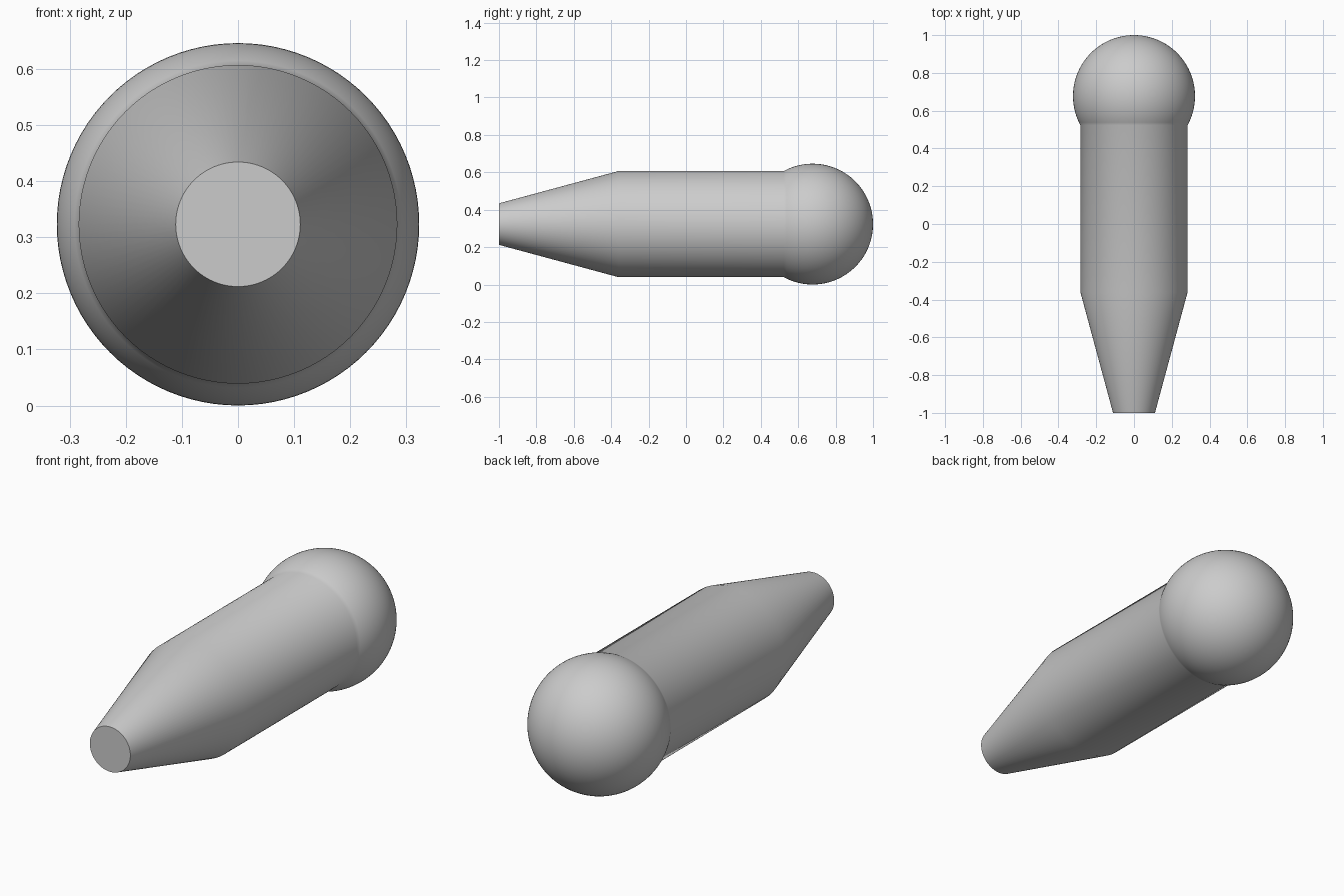
import bpy, bmesh, math
from mathutils import Matrix

cube = bpy.data.objects.get("Cube")
if cube:
    bpy.data.objects.remove(cube, do_unlink=True)

SEGMENTS = 96
BALL_R, BODY_R, TIP_R = 0.323, 0.284, 0.111
BALL_Y = 1 - BALL_R

grey = bpy.data.materials.new("plain grey")
grey.use_nodes = True
colour = (0.6, 0.6, 0.6, 1)
grey.diffuse_color = colour
grey.node_tree.nodes["Principled BSDF"].inputs["Base Color"].default_value = colour

# Profile as (radius, y): tapered tip, straight body, then the ball
profile = [(TIP_R, -1), (BODY_R, -0.36)]
start = math.pi - math.asin(BODY_R / BALL_R)
STEPS = 40
for i in range(STEPS):
    a = start * (1 - i / STEPS)
    profile.append((BALL_R * math.sin(a), BALL_Y + BALL_R * math.cos(a)))

# Revolve the profile around the y axis
bm = bmesh.new()
rings = []
for r, y in profile:
    ring = bmesh.ops.create_circle(bm, segments=SEGMENTS, radius=r,
                                   matrix=Matrix.Translation((0, y, BALL_R))
                                   @ Matrix.Rotation(math.pi / 2, 4, "X"))
    rings.append(ring["verts"])
for a, b in zip(rings, rings[1:]):
    for i in range(SEGMENTS):
        j = (i + 1) % SEGMENTS
        bm.faces.new((a[i], a[j], b[j], b[i]))

# Flat tip face and the closed pole of the ball
bm.faces.new(rings[0])
pole = bm.verts.new((0, 1, BALL_R))
for i in range(SEGMENTS):
    bm.faces.new((rings[-1][i], rings[-1][(i + 1) % SEGMENTS], pole))
bmesh.ops.recalc_face_normals(bm, faces=bm.faces)

mesh = bpy.data.meshes.new("ball_ended_peg")
bm.to_mesh(mesh)
bm.free()
mesh.materials.append(grey)
peg = bpy.data.objects.new("ball_ended_peg", mesh)
bpy.context.collection.objects.link(peg)

# Smooth sides with a crisp tip edge
bpy.ops.object.select_all(action="DESELECT")
peg.select_set(True)
bpy.context.view_layer.objects.active = peg
bpy.ops.object.shade_smooth_by_angle(angle=math.radians(60))
